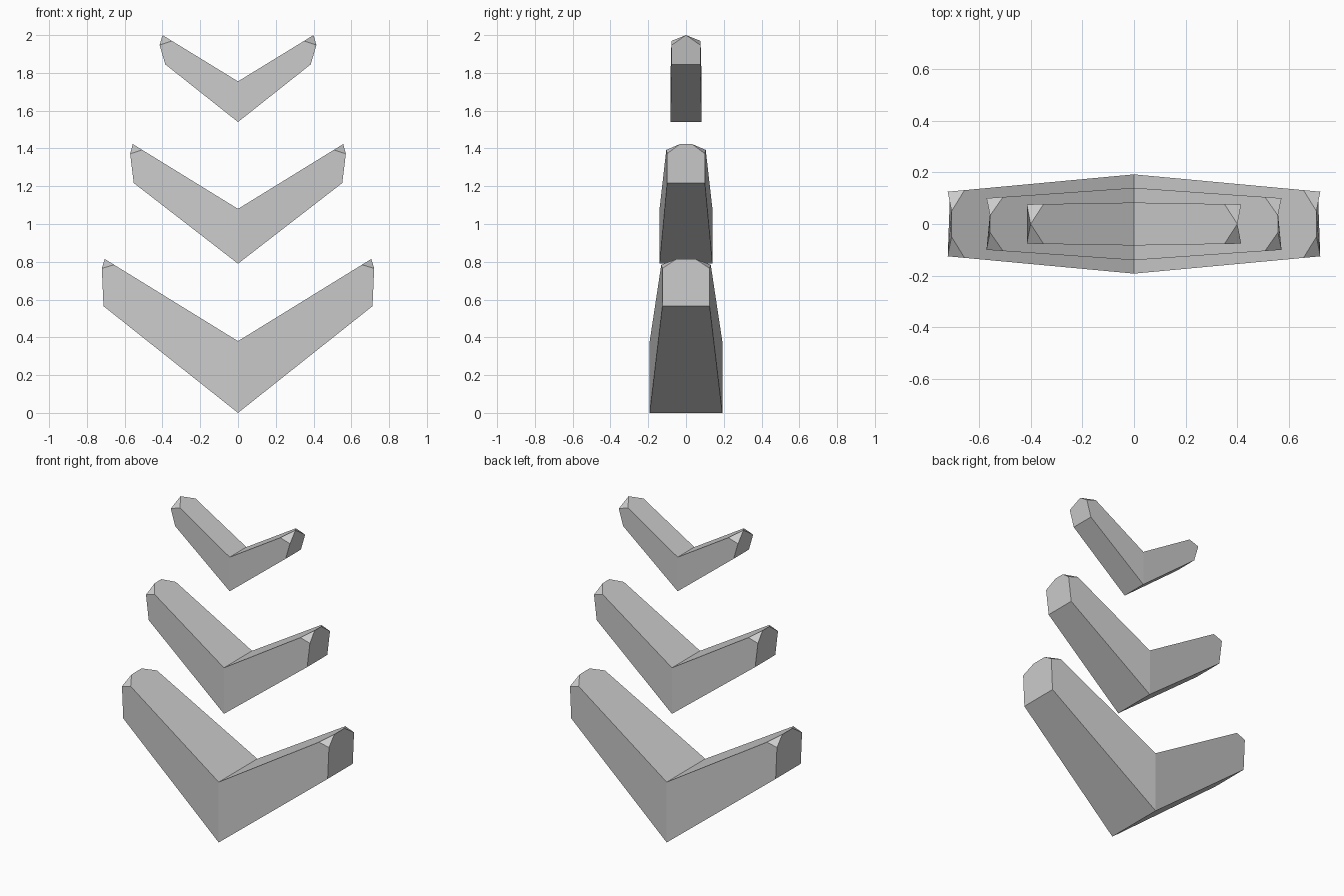
import bpy, bmesh

if "Cube" in bpy.data.objects:
    bpy.data.objects.remove(bpy.data.objects["Cube"])


def chevron(name, z_low, z_notch, half_mid, half_end, half_tip, low, outer, tip):
    """V-shaped bar; low/outer/tip are (x, z) points of the arm's end."""
    # the top-edge chamfer starts a little short of the tip, on the sloped top
    t = 1 - 0.05 / tip[0]
    edge = (tip[0] * t, z_notch + (tip[1] - z_notch) * t)
    half_edge = half_mid + (half_end - half_mid) * edge[0] / outer[0]
    points = [(0, half_mid, z_low), (0, half_mid, z_notch),
              (low[0], half_end, low[1]), (outer[0], half_end, outer[1]),
              (edge[0], half_edge, edge[1]), (tip[0], half_tip, tip[1])]

    bm = bmesh.new()
    for side in (-1, 1):
        f = [bm.verts.new((side * x, -y, z)) for x, y, z in points]
        b = [bm.verts.new((side * x, y, z)) for x, y, z in points]
        for v in (f, b):
            bm.faces.new([v[i] for i in (0, 2, 3, 4, 1)])    # flank
            bm.faces.new([v[i] for i in (3, 5, 4)])          # corner chamfer
        bm.faces.new((f[0], b[0], b[2], f[2]))               # underside
        bm.faces.new((f[1], f[4], f[5], b[5], b[4], b[1]))   # top
        bm.faces.new((f[2], b[2], b[3], b[5], f[5], f[3]))   # arm end
    bmesh.ops.remove_doubles(bm, verts=bm.verts, dist=0.001)
    bmesh.ops.recalc_face_normals(bm, faces=bm.faces)

    mesh = bpy.data.meshes.new(name)
    bm.to_mesh(mesh)
    bm.free()
    bpy.context.collection.objects.link(bpy.data.objects.new(name, mesh))


# Three stacked chevrons, shrinking upwards
chevron("lower_chevron", 0.0, 0.38, 0.192, 0.125, 0.05,
        (0.712, 0.565), (0.721, 0.765), (0.706, 0.815))
chevron("middle_chevron", 0.79, 1.08, 0.14, 0.10, 0.033,
        (0.552, 1.217), (0.571, 1.372), (0.557, 1.423))
chevron("upper_chevron", 1.54, 1.755, 0.083, 0.076, 0.0,
        (0.385, 1.845), (0.415, 1.947), (0.40, 2.0))
